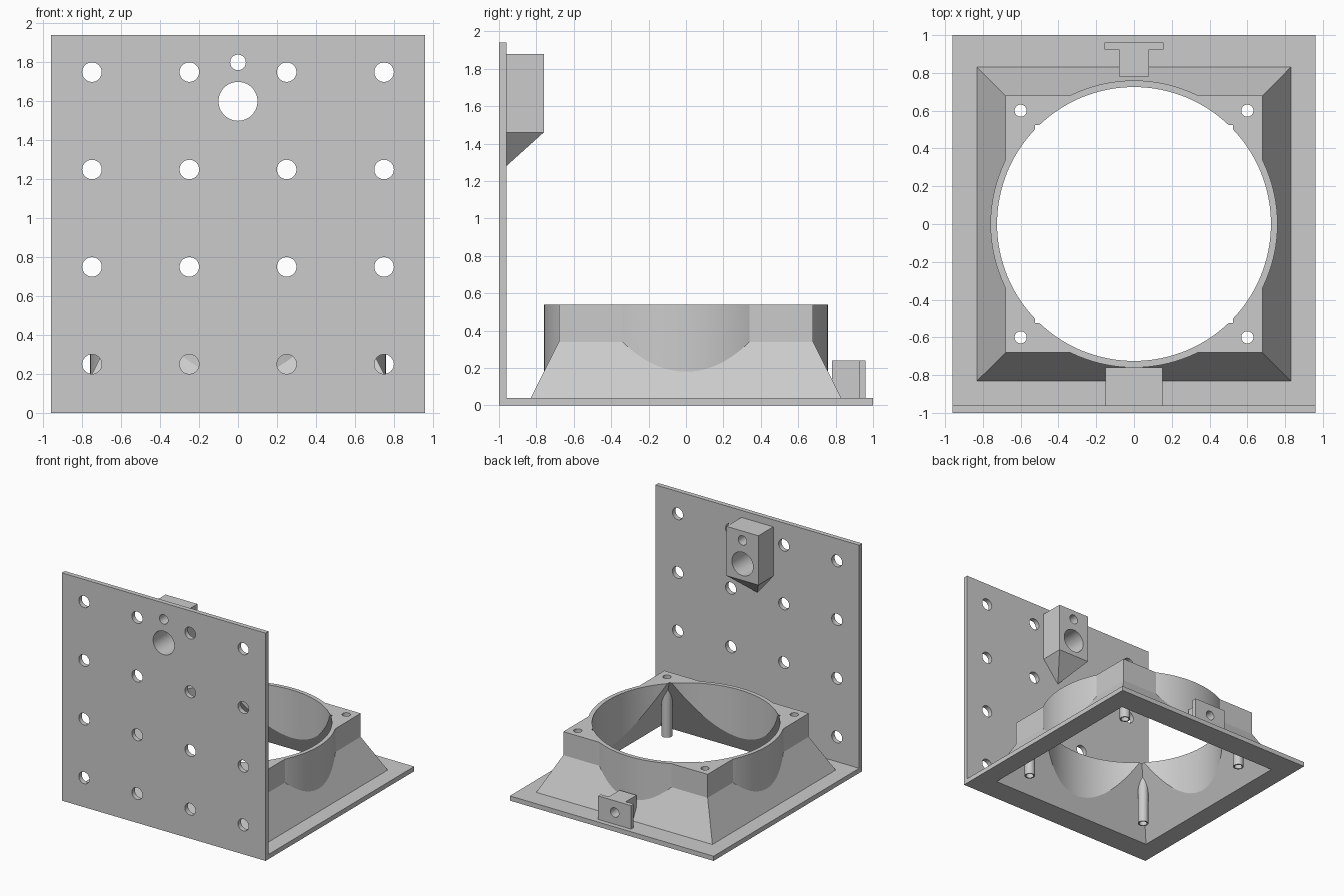
import bpy, bmesh, math
from mathutils import Matrix

default = bpy.data.objects.get("Cube")
if default:
    bpy.data.objects.remove(default, do_unlink=True)

grey = bpy.data.materials.new("plain_grey")
grey.use_nodes = True
COLOUR = (0.6, 0.6, 0.6, 1)
grey.diffuse_color = COLOUR
grey.node_tree.nodes["Principled BSDF"].inputs["Base Color"].default_value = COLOUR


def make(name, bm):
    bmesh.ops.recalc_face_normals(bm, faces=bm.faces)
    mesh = bpy.data.meshes.new(name)
    bm.to_mesh(mesh)
    bm.free()
    mesh.materials.append(grey)
    obj = bpy.data.objects.new(name, mesh)
    bpy.context.collection.objects.link(obj)
    return obj


def hull(name, points):
    bm = bmesh.new()
    for p in points:
        bm.verts.new(p)
    bmesh.ops.convex_hull(bm, input=bm.verts)
    bmesh.ops.dissolve_limit(bm, angle_limit=0.01, verts=bm.verts, edges=bm.edges)
    return make(name, bm)


def box(name, xs, ys, zs):
    return hull(name, [(x, y, z) for x in xs for y in ys for z in zs])


def frustum(name, half_low, half_high, low, high):
    return hull(name, [(sx * h, sy * h, z) for h, z in ((half_low, low), (half_high, high))
                       for sx in (-1, 1) for sy in (-1, 1)])


def cylinder(name, radius, centre, length, axis="Z", sides=48):
    bm = bmesh.new()
    turn = Matrix.Rotation(math.pi / 2, 4, "X") if axis == "Y" else Matrix()
    bmesh.ops.create_cone(bm, cap_ends=True, segments=sides, radius1=radius, radius2=radius,
                          depth=length, matrix=Matrix.Translation(centre) @ turn)
    return make(name, bm)


def combine(target, tool, operation):
    mod = target.modifiers.new("bool", "BOOLEAN")
    mod.operation, mod.solver, mod.object = operation, "EXACT", tool
    bpy.context.view_layer.objects.active = target
    bpy.ops.object.modifier_apply(modifier=mod.name)
    bpy.data.objects.remove(tool, do_unlink=True)


def add(target, tool):
    combine(target, tool, "UNION")


def cut(target, tool):
    combine(target, tool, "DIFFERENCE")


# Upright panel with a pointed holder block behind it
panel = box("mounting_panel", (-0.96, 0.96), (-1, -0.96), (0, 1.94))
block = [(x, y, z) for x in (-0.15, 0.15) for y in (-0.98, -0.76) for z in (1.46, 1.88)]
add(panel, hull("holder_block", block + [(0, -0.96, 1.28), (0, -0.98, 1.28)]))

# Grid of panel holes, then the two holder bores
for x in (-0.75, -0.25, 0.25, 0.75):
    for z in (0.25, 0.75, 1.25, 1.75):
        cut(panel, cylinder("hole", 0.05, (x, -0.98, z), 0.1, "Y"))
for radius, z in ((0.1, 1.6), (0.04, 1.8)):
    cut(panel, cylinder("bore", radius, (0, -0.9, z), 0.5, "Y"))

# Floor flange with the duct: sloped skirt, square collar and round ring
duct = box("duct_base", (-0.96, 0.96), (-0.96, 1), (0, 0.04))
add(duct, frustum("skirt", 0.84, 0.68, 0.02, 0.34))
add(duct, box("collar", (-0.68, 0.68), (-0.68, 0.68), (0.1, 0.54)))
add(duct, cylinder("ring", 0.76, (0, 0, 0.34), 0.4, sides=128))

# Hollow inside: tapering square cavity and round bore
cut(duct, frustum("cavity", 0.80, 0.515, -0.02, 0.56))
cut(duct, cylinder("bore", 0.725, (0, 0, 0.25), 0.8, sides=128))

# Screw tubes in the corners
for x in (-0.6, 0.6):
    for y in (-0.6, 0.6):
        add(duct, cylinder("screw_tube", 0.042, (x, y, 0.28), 0.48))
        cut(duct, cylinder("screw_hole", 0.032, (x, y, 0.25), 0.8))

# T-shaped tab at the rear
tab = box("rear_tab", (-0.155, 0.155), (0.925, 0.96), (0.04, 0.24))
add(tab, box("tab_stem", (-0.08, 0.08), (0.78, 0.94), (0.04, 0.24)))
cut(tab, cylinder("tab_hole", 0.04, (0, 0.9, 0.14), 0.5, "Y"))

# Smooth round walls, crisp corners
for obj in (panel, duct, tab):
    bpy.ops.object.select_all(action="DESELECT")
    obj.select_set(True)
    bpy.context.view_layer.objects.active = obj
    bpy.ops.object.shade_smooth_by_angle(angle=math.radians(25))
